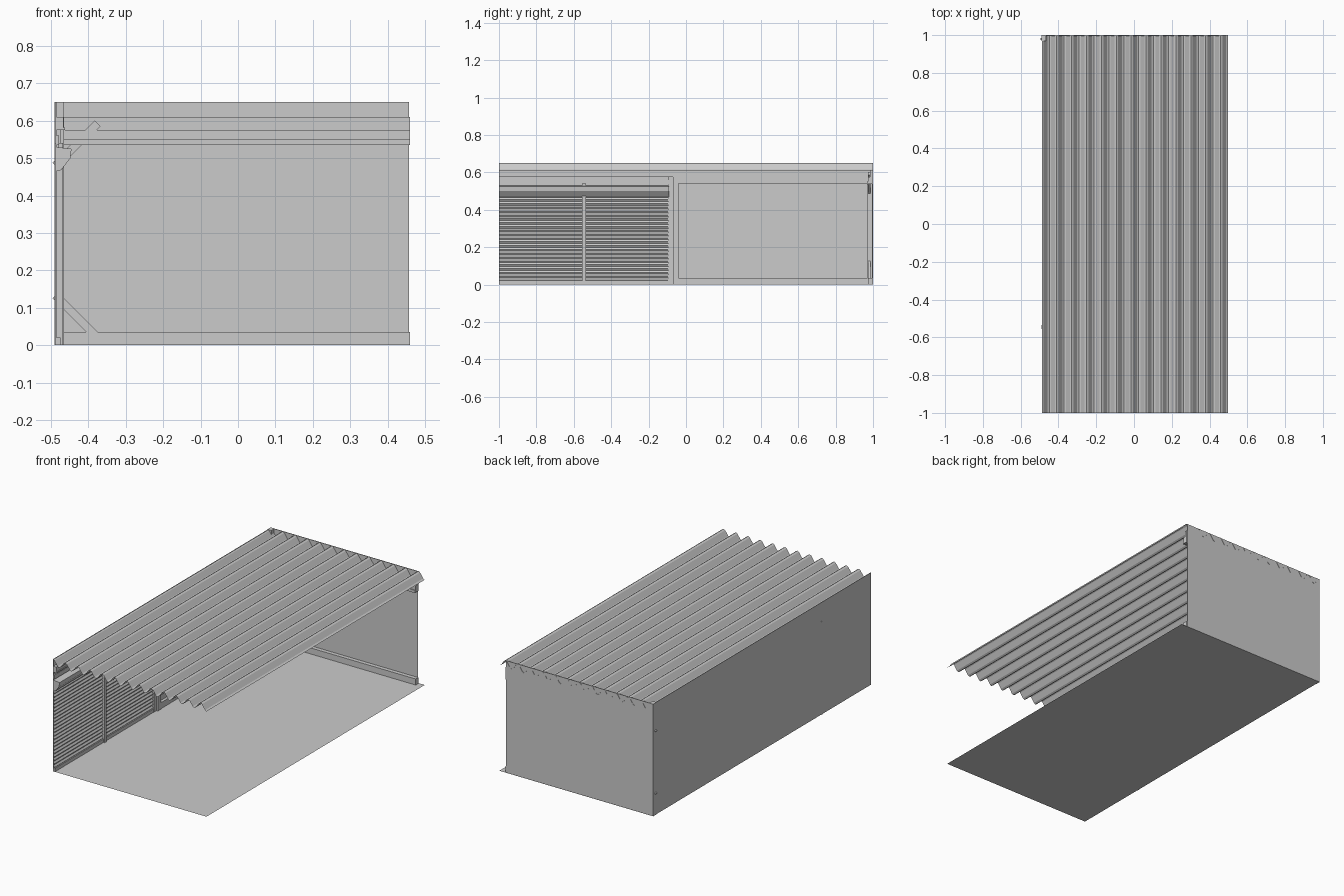
import bpy, math
from mathutils import Matrix

if "Cube" in bpy.data.objects:
    bpy.data.objects.remove(bpy.data.objects["Cube"])


def mesh(name, verts, faces):
    me = bpy.data.meshes.new(name)
    me.from_pydata(verts, [], faces)
    me.update()
    ob = bpy.data.objects.new(name, me)
    bpy.context.collection.objects.link(ob)
    return ob


def box(name, x, y, z):
    v = [(a, b, c) for a in x for b in y for c in z]
    f = [(0, 1, 3, 2), (4, 6, 7, 5), (0, 4, 5, 1), (2, 3, 7, 6), (0, 2, 6, 4), (1, 5, 7, 3)]
    return mesh(name, v, f)


def sheet(name, profile, y0, y1):
    """Open (x, z) profile swept along y."""
    n = len(profile)
    v = [(x, y, z) for y in (y0, y1) for x, z in profile]
    return mesh(name, v, [(i, i + 1, n + i + 1, n + i) for i in range(n - 1)])


def prism(name, profile, y0, y1):
    """Closed (x, z) profile swept along y, capped."""
    n = len(profile)
    v = [(x, y, z) for y in (y0, y1) for x, z in profile]
    f = [(i, (i + 1) % n, n + (i + 1) % n, n + i) for i in range(n)]
    return mesh(name, v, f + [tuple(range(n))[::-1], tuple(range(n, 2 * n))])


def brace(name, a, b, y0, y1, half=0.011):
    """Square-ended diagonal bar in the xz plane."""
    dx, dz = b[0] - a[0], b[1] - a[1]
    s = half / math.hypot(dx, dz)
    px, pz = -dz * s, dx * s
    prism(name, [(a[0] + px, a[1] + pz), (a[0] - px, a[1] - pz),
                 (b[0] - px, b[1] - pz), (b[0] + px, b[1] + pz)], y0, y1)


W = -0.488   # outer face of the side wall

# Floor slab and the two thin walls
mesh("floor", [(W, -1, 0), (0.498, -1, 0), (0.498, 1, 0), (W, 1, 0)], [(0, 1, 2, 3)])
box("side_wall", (W, W + 0.003), (-1, 1), (0, 0.65))
box("back_wall", (W, 0.457), (0.995, 0.999), (0, 0.65))

# Corrugated roof: peak at the wall, valley at the open edge
waves, seg = 12.5, 8
n = int(waves * seg)
roof = [(W + 0.986 * i / n, 0.63 + 0.02 * math.cos(2 * math.pi * i / seg)) for i in range(n + 1)]
sheet("corrugated_roof", roof, -1, 1)

# Back wall rails
box("back_bottom_rail", (W, 0.46), (0.972, 0.996), (0, 0.035))
box("back_top_rail", (W, 0.46), (0.972, 0.996), (0.537, 0.575))
box("back_top_rail_lip", (W, 0.46), (0.967, 0.972), (0.535, 0.55))
box("back_eave_plate", (W, 0.46), (0.985, 0.996), (0.575, 0.61))

# Corner post and its diagonal braces, whose tips poke through the side wall
box("corner_post", (W - 0.002, -0.465), (0.97, 1.0), (0, 0.65))
brace("upper_brace", (-0.488, 0.48), (-0.375, 0.593), 0.973, 0.986)
brace("lower_brace", (-0.488, 0.133), (-0.375, 0.02), 0.973, 0.986)

# Side wall framing
box("side_header", (W, -0.466), (-1, 0.97), (0.575, 0.61))
box("side_header_lip", (-0.466, -0.462), (-1, 0.97), (0.575, 0.582))
box("side_upper_rail", (W, -0.468), (-0.04, 0.97), (0.54, 0.575))
box("side_bottom_rail", (W, -0.468), (-0.04, 0.97), (0, 0.035))
box("door_lintel", (W, -0.478), (-1, -0.07), (0.535, 0.56))
box("door_jamb", (W, -0.465), (-0.07, -0.04), (0, 0.61))
box("door_guide", (W, -0.474), (-0.095, -0.07), (0, 0.575))
box("door_mid_post", (W - 0.002, -0.468), (-0.555, -0.535), (0, 0.54))

# Roller door curtain with fine horizontal ribs
ribs, step = 22, 4
m = ribs * step
curtain = [(-0.481 + 0.0035 * math.sin(2 * math.pi * i / step), 0.02 + 0.45 * i / m)
           for i in range(m + 1)]
sheet("roller_door_curtain", curtain, -1, -0.09)
box("roller_door_bottom_bar", (W, -0.475), (-1, -0.09), (0, 0.02))

# Roller housing above the door, with its end bracket
housing = [(W, 0.465), (-0.473, 0.468), (-0.448, 0.5), (-0.445, 0.525), (W, 0.53)]
prism("roller_housing", housing, -1, -0.09)
box("housing_bracket", (W, -0.48), (-0.565, -0.525), (0.5, 0.535))
